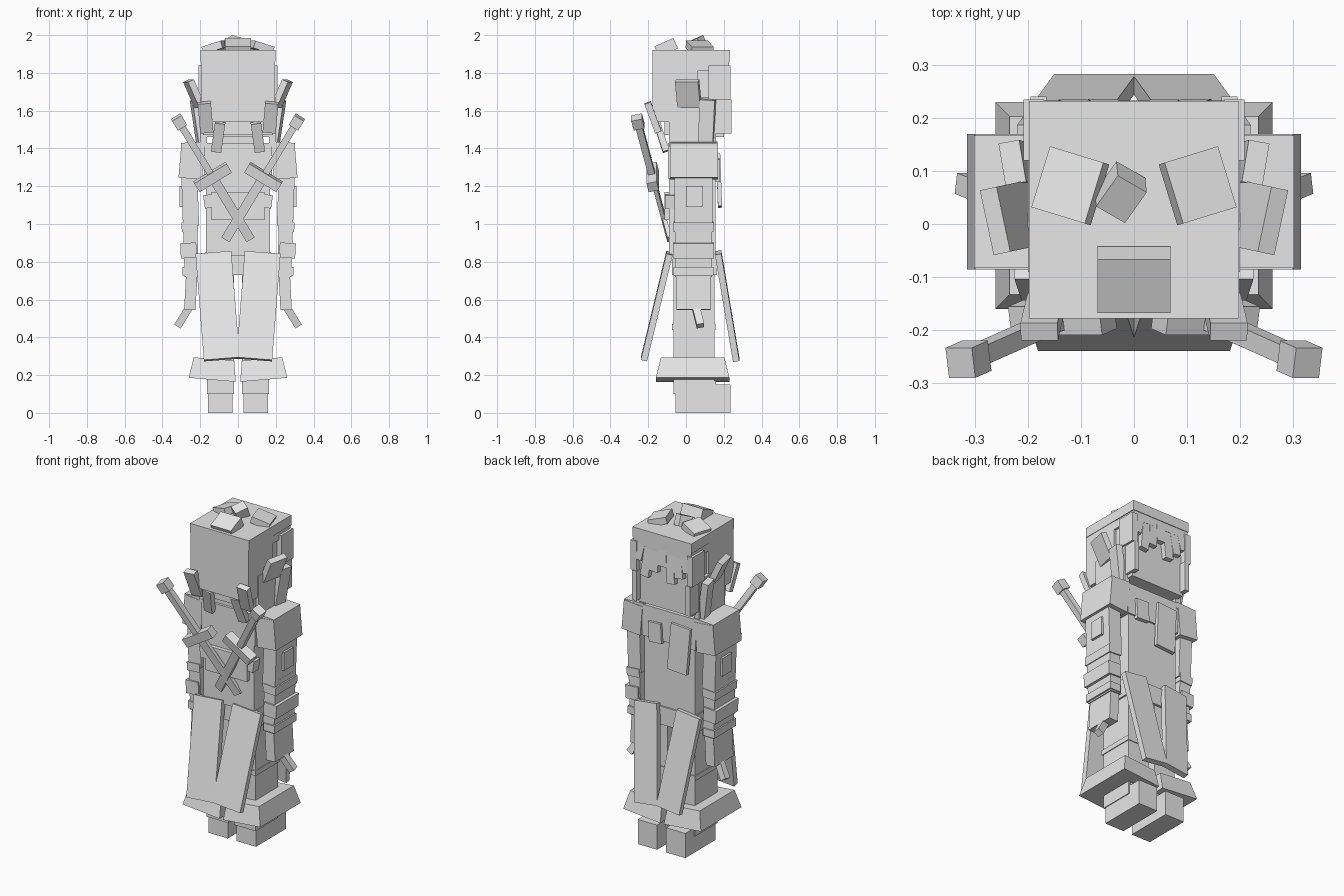
import bpy, bmesh
from math import radians
from mathutils import Matrix, Vector, Euler

cube = bpy.data.objects.get("Cube")
if cube:
    bpy.data.objects.remove(cube, do_unlink=True)

grey = bpy.data.materials.new("light_grey")
grey.use_nodes = True
tone = (0.8, 0.8, 0.8, 1)
grey.diffuse_color = tone
grey.node_tree.nodes["Principled BSDF"].inputs["Base Color"].default_value = tone


def block(name, matrix, size, taper=1.0, flip=False):
    """Box with an optional narrower top, placed by a matrix and optionally mirrored in x."""
    bm = bmesh.new()
    bmesh.ops.create_cube(bm, size=1)
    for v in bm.verts:
        k = taper if v.co.z > 0 else 1
        v.co = matrix @ Vector((v.co.x * size[0] * k, v.co.y * size[1] * k, v.co.z * size[2]))
        if flip:
            v.co.x = -v.co.x
    bmesh.ops.recalc_face_normals(bm, faces=bm.faces)
    mesh = bpy.data.meshes.new(name)
    bm.to_mesh(mesh)
    bm.free()
    mesh.materials.append(grey)
    bpy.context.collection.objects.link(bpy.data.objects.new(name, mesh))


def box(name, at, size, turn=(0, 0, 0), pair=False, taper=1.0):
    """Box by centre and size; pair also adds its mirror image."""
    m = Matrix.Translation(at) @ Euler([radians(a) for a in turn]).to_matrix().to_4x4()
    if pair:
        block("left_" + name, m, size, taper)
        block("right_" + name, m, size, taper, True)
    else:
        block(name, m, size, taper)


def span(name, x, y, z, pair=False):
    """Upright box from its limits on each axis."""
    box(name, [(a + b) / 2 for a, b in (x, y, z)], [b - a for a, b in (x, y, z)], pair=pair)


# Legs and feet
span("leg", (0.02, 0.165), (-0.065, 0.15), (0.1, 0.85), True)
span("heel", (0.03, 0.16), (-0.055, 0.16), (0, 0.17), True)
span("foot", (0.03, 0.16), (-0.055, 0.235), (0, 0.15), True)
span("knee_band", (0.015, 0.17), (-0.075, 0.155), (0.44, 0.47), True)
box("boot_cuff", (0.132, 0.035, 0.23), (0.25, 0.39, 0.11), (0, -5, 0), True, 0.86)

# Torso, belt and chest pieces
span("torso", (-0.17, 0.17), (-0.09, 0.155), (0.83, 1.43))
span("belt", (-0.175, 0.175), (-0.075, 0.165), (0.73, 0.84))
span("quiver_plate", (-0.14, 0.14), (-0.115, -0.08), (1.02, 1.17))
span("chest_yoke", (-0.18, 0.18), (-0.095, 0.165), (1.24, 1.43))
box("side_pouch", (0.155, -0.08, 1.12), (0.05, 0.06, 0.07), (0, 8, 0), True)
box("lapel", (-0.08, 0.175, 1.23), (0.13, 0.022, 0.28), (2, -4, 0))
box("chest_pocket", (0.085, 0.165, 1.285), (0.085, 0.03, 0.12), (0, 3, 0))

# Coat skirt panels
box("front_skirt", (0.108, -0.155, 0.565), (0.19, 0.034, 0.58), (-13.5, 4.5, 0), True)
box("rear_skirt", (0.108, 0.218, 0.565), (0.155, 0.034, 0.58), (9.5, 7, 0), True)

# Arms
box("shoulder", (0.245, 0.042, 1.33), (0.125, 0.255, 0.18), (0, -5, 0), True)
box("shoulder_cap", (0.235, 0.042, 1.41), (0.13, 0.25, 0.045), (0, 3, 0), True)
box("upper_arm", (0.253, 0.04, 1.12), (0.085, 0.2, 0.26), (0, 2, 0), True)
box("forearm", (0.25, 0.04, 0.88), (0.075, 0.195, 0.32), (0, 2, 0), True)
box("elbow_band", (0.256, 0.04, 0.985), (0.085, 0.21, 0.05), (0, 4, 0), True)
box("wrist_band", (0.262, 0.04, 0.86), (0.085, 0.215, 0.08), (0, 3, 0), True)
box("glove_band", (0.255, 0.04, 0.75), (0.075, 0.21, 0.045), (0, 0, 0), True)
box("hand", (0.25, 0.04, 0.64), (0.06, 0.18, 0.19), (0, -3, 0), True)
box("thumb", (0.285, 0.063, 0.515), (0.04, 0.04, 0.13), (12, -32, 0), True)
span("arm_patch", (0.285, 0.31), (0.0, 0.09), (1.09, 1.2), True)

# Head, hood and neck
span("neck", (-0.1, 0.1), (-0.08, 0.12), (1.38, 1.5))
span("head", (-0.18, 0.18), (-0.09, 0.2), (1.46, 1.88))
span("hood_top", (-0.198, 0.198), (-0.178, 0.232), (1.86, 1.92))
span("hood_band", (-0.193, 0.193), (-0.17, 0.228), (1.81, 1.865))
span("hood_shell", (-0.195, 0.195), (-0.178, 0.06), (1.54, 1.87))
span("hood_nape", (-0.185, 0.185), (-0.115, 0.06), (1.47, 1.55))
span("hood_side", (0.165, 0.2), (-0.09, 0.16), (1.41, 1.67), True)
span("temple", (0.17, 0.208), (0.12, 0.235), (1.66, 1.84), True)
span("cheek", (0.165, 0.195), (0.16, 0.24), (1.48, 1.66), True)

# Hair locks around the head
box("nape_lock", (0.172, -0.175, 1.565), (0.07, 0.035, 0.165), (20, 5, 0), True)
box("inner_lock", (0.105, -0.13, 1.46), (0.055, 0.035, 0.16), (18, -8, 0), True)
box("ear_tuft", (0.232, 0.012, 1.69), (0.035, 0.125, 0.15), (0, 24, -12), True)
box("side_lock", (0.21, 0.11, 1.53), (0.04, 0.08, 0.26), (-4, 8, -10), True)

# Fringe over the face
for i in range(7):
    x = (i - 3) * 0.052
    drop = 0.1 + 0.045 * (i % 3)
    box(f"fringe_{i + 1}", (x, 0.215, 1.84 - drop / 2), (0.055, 0.03, drop + 0.02),
        (3, (i - 3) * -4, 0))

# Tufts on top of the hood
box("top_tuft", (0.12, 0.072, 1.935), (0.11, 0.12, 0.04), (0, 17, 17), True)
box("crown_tuft", (-0.025, 0.06, 1.95), (0.065, 0.075, 0.065), (20, 15, -30))
box("forward_tuft", (0, -0.105, 1.935), (0.138, 0.11, 0.06), (24, 0, 0))

# Crossed swords
pommel = Vector((0.312, -0.255, 1.54))
tip = Vector((-0.065, -0.088, 0.92))
along = (tip - pommel).normalized()
across = Vector((0, 1, 0)).cross(along).normalized()
frame = Matrix((across, along.cross(across), along)).transposed().to_4x4()
length = (tip - pommel).length
parts = {"pommel": (0, 0.058, 0.058, 0.06),
         "grip": (0.24, 0.036, 0.036, 0.36),
         "guard": (0.47, 0.2, 0.055, 0.055),
         "blade": (0.74, 0.05, 0.022, 0.39)}
for part, (t, width, depth, run) in parts.items():
    place = Matrix.Translation(pommel.lerp(tip, t)) @ frame
    for side, flip in (("left", False), ("right", True)):
        block(f"{side}_sword_{part}", place, (width, depth, run), flip=flip)
